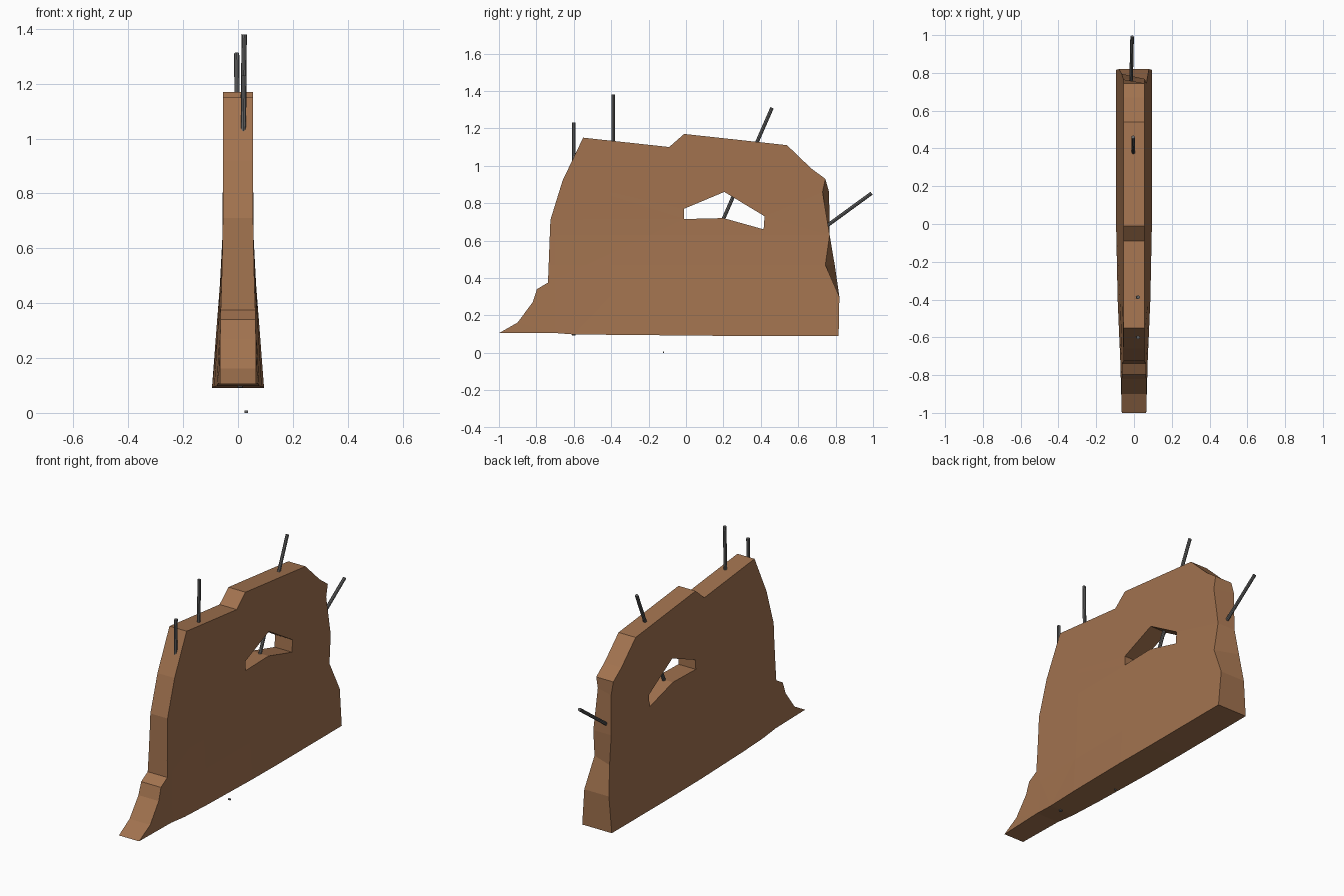
import bpy, bmesh
from mathutils import Vector

if "Cube" in bpy.data.objects:
    bpy.data.objects.remove(bpy.data.objects["Cube"])


def material(name, rgb):
    m = bpy.data.materials.new(name)
    m.diffuse_color = (*rgb, 1)
    m.use_nodes = True
    m.node_tree.nodes["Principled BSDF"].inputs["Base Color"].default_value = m.diffuse_color
    return m


BROWN = material("brown clay", (0.36, 0.17, 0.078))
GREY = material("steel grey", (0.13, 0.13, 0.13))


def finish(name, bm, mat):
    bmesh.ops.recalc_face_normals(bm, faces=bm.faces[:])
    me = bpy.data.meshes.new(name)
    bm.to_mesh(me)
    bm.free()
    me.materials.append(mat)
    ob = bpy.data.objects.new(name, me)
    bpy.context.collection.objects.link(ob)
    return ob


def lerp_table(table, v):
    if v <= table[0][0]:
        return table[0][1]
    for (a, p), (b, q) in zip(table, table[1:]):
        if v <= b:
            return p + (q - p) * (v - a) / (b - a)
    return table[-1][1]


# Wall slab: side profile (y, z) with a window hole
OUTLINE = [(-1, .105), (-.90, .162), (-.82, .27), (-.797, .34), (-.738, .375),
           (-.725, .71), (-.66, .92), (-.55, 1.15), (-.09, 1.10), (-.01, 1.17),
           (.54, 1.11), (.67, .985), (.745, .93), (.73, .86), (.768, .63),
           (.745, .47), (.82, .30), (.816, .09), (.25, .09), (-.60, .098), (-.72, .107)]
WINDOW = [(-.01, .77), (.205, .86), (.42, .73), (.415, .66), (.2, .72), (-.01, .715)]
# Back edge is more worn on the right side than on the left
LEFT_SHIFT = {(.73, .86): .035, (.745, .47): .05}


def half_width(y, z):
    low = lerp_table([(-1, .065), (-.7, .074), (-.4, .087), (0, .095)], y)
    flare = lerp_table([(.09, 1), (.3, .6), (.47, .27), (.63, .06), (.75, 0)], z)
    return .055 + (low - .055) * flare


flat = bmesh.new()
edges = []
for loop in (OUTLINE, WINDOW):
    vs = [flat.verts.new((0, y, z)) for y, z in loop]
    edges += [flat.edges.new((vs[i - 1], vs[i])) for i in range(len(vs))]
bmesh.ops.triangle_fill(flat, edges=edges, use_beauty=True, normal=(1, 0, 0))
cuts = [((0, 0, z), (0, 0, 1)) for z in (.30, .47, .63)] + \
       [((0, y, 0), (0, 1, 0)) for y in (-.7, -.4, 0)]
for co, no in cuts:
    bmesh.ops.bisect_plane(flat, geom=flat.verts[:] + flat.edges[:] + flat.faces[:],
                           plane_co=co, plane_no=no, dist=1e-4)

wall = bmesh.new()
right, left = {}, {}
for v in flat.verts:
    y, z = v.co.y, v.co.z
    w = half_width(y, z)
    right[v] = wall.verts.new((w, y, z))
    left[v] = wall.verts.new((-w, y + LEFT_SHIFT.get((round(y, 3), round(z, 3)), 0), z))
for f in flat.faces:
    wall.faces.new([right[v] for v in f.verts])
    wall.faces.new([left[v] for v in reversed(f.verts)])
for e in flat.edges:
    if len(e.link_faces) == 1:
        a, b = e.verts
        wall.faces.new((right[a], right[b], left[b], left[a]))
flat.free()
finish("broken_wall", wall, BROWN)


# Reinforcing rods running through the wall
def rod(name, start, end, radius=.0095):
    a, b = Vector(start), Vector(end)
    bm = bmesh.new()
    bmesh.ops.create_cone(bm, cap_ends=True, segments=8, radius1=radius,
                          radius2=radius, depth=(b - a).length)
    bm.transform((b - a).to_track_quat('Z', 'Y').to_matrix().to_4x4())
    bmesh.ops.translate(bm, verts=bm.verts[:], vec=(a + b) / 2)
    finish(name, bm, GREY)


rod("rod_front", (.008, -.60, .092), (.022, -.60, 1.23))
rod("rod_middle", (.005, -.388, .24), (.023, -.388, 1.38))
rod("rod_rear", (.005, .005, .27), (-.005, .46, 1.31))
rod("rod_back", (-.03, .07, .18), (-.01, .992, .853))

# Tiny loose chip under the wall
chip = bmesh.new()
bmesh.ops.create_cube(chip, size=1)
for v in chip.verts:
    v.co = Vector((.03 + v.co.x * .014, -.12 + v.co.y * .006, .004 + v.co.z * .008))
finish("loose_chip", chip, GREY)
